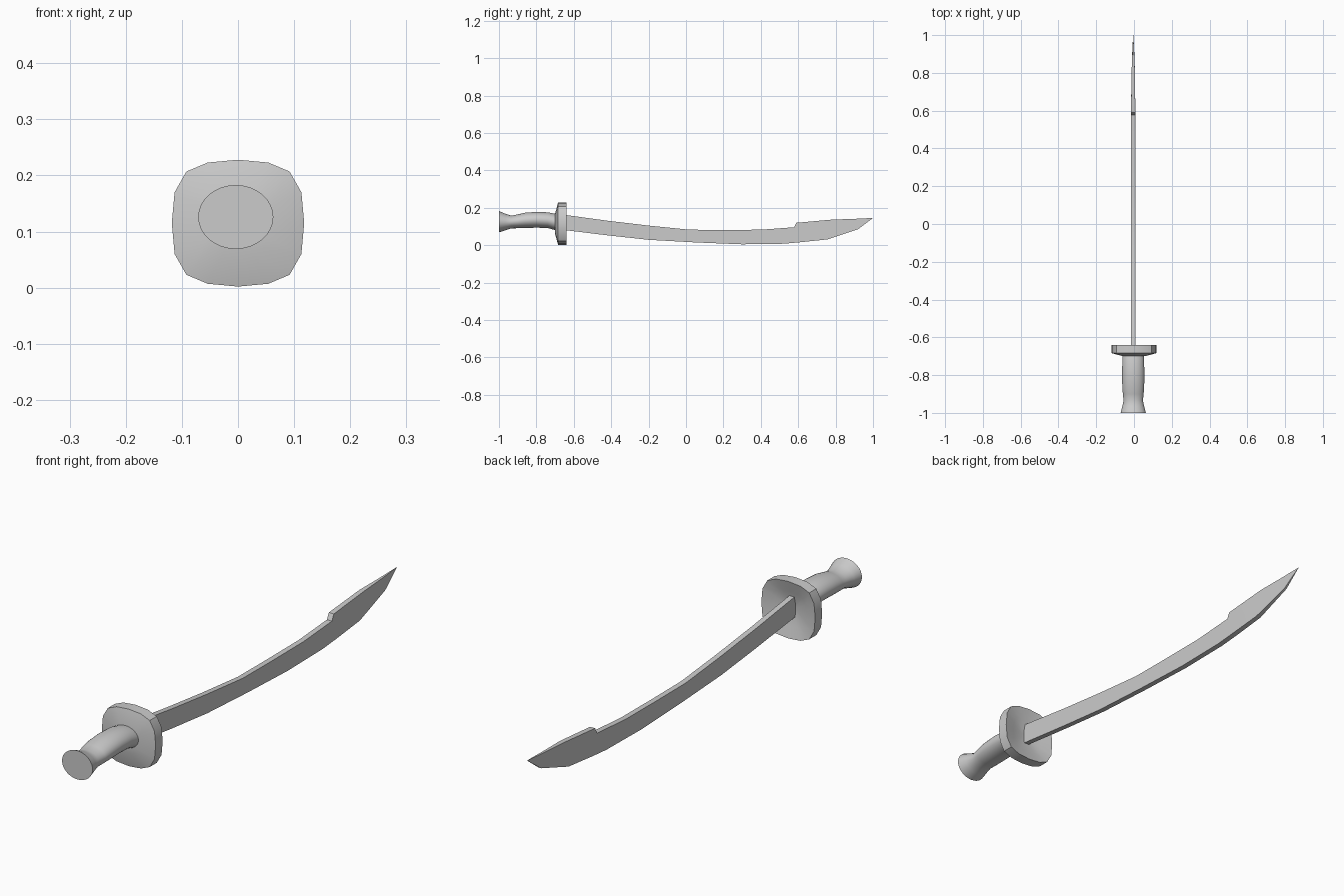
import bpy
from math import pi, cos, sin, radians

if "Cube" in bpy.data.objects:
    bpy.data.objects.remove(bpy.data.objects["Cube"])

CX = -0.004  # slight sideways offset of grip and blade


def make_object(name, verts, faces, smooth_angle=None):
    mesh = bpy.data.meshes.new(name)
    mesh.from_pydata(verts, [], faces)
    mesh.update()
    obj = bpy.data.objects.new(name, mesh)
    bpy.context.collection.objects.link(obj)
    bpy.ops.object.select_all(action='DESELECT')
    obj.select_set(True)
    bpy.context.view_layer.objects.active = obj
    bpy.ops.object.mode_set(mode='EDIT')
    bpy.ops.mesh.select_all(action='SELECT')
    bpy.ops.mesh.normals_make_consistent(inside=False)
    bpy.ops.object.mode_set(mode='OBJECT')
    if smooth_angle:
        bpy.ops.object.shade_smooth_by_angle(angle=radians(smooth_angle))
    return obj


def loft(name, rings, smooth_angle):
    """Skin closed rings of equal length and cap both ends."""
    n = len(rings[0])
    verts = [v for ring in rings for v in ring]
    faces = [(r * n + i, r * n + (i + 1) % n, (r + 1) * n + (i + 1) % n, (r + 1) * n + i)
             for r in range(len(rings) - 1) for i in range(n)]
    faces += [tuple(range(n)), tuple(range(len(verts) - n, len(verts)))]
    return make_object(name, verts, faces, smooth_angle)


def ellipse(y, cz, rx, rz, n=32):
    return [(CX + rx * cos(2 * pi * i / n), y, cz + rz * sin(2 * pi * i / n)) for i in range(n)]


# Grip: waisted elliptical handle with a flared pommel (y, centre z, x radius, z radius)
grip = [(-1.0, 0.126, 0.067, 0.057), (-0.965, 0.124, 0.058, 0.044),
        (-0.935, 0.124, 0.051, 0.034), (-0.90, 0.128, 0.055, 0.037),
        (-0.86, 0.133, 0.058, 0.041), (-0.80, 0.136, 0.059, 0.042),
        (-0.74, 0.134, 0.058, 0.042), (-0.71, 0.127, 0.058, 0.043),
        (-0.68, 0.120, 0.058, 0.044)]
loft("grip", [ellipse(*g) for g in grip], 40)

# Guard: rounded-square sixteen-sided plate, tapered behind and dished in front
quarter = [(0.118, 0.0), (0.113, 0.055), (0.092, 0.092), (0.054, 0.108)]
top = [(0.0, 0.113)] + [(-x, z) for x, z in quarter[:0:-1]]
half = quarter + top
outline = half + [(-x, -z) for x, z in half]
guard = [(-0.70, 0.48), (-0.684, 1.0), (-0.64, 1.0), (-0.652, 0.6), (-0.665, 0.15)]
loft("guard", [[(x * s, y, 0.115 + z * s) for x, z in outline] for y, s in guard], 35)

# Blade: curved flat bar with a stepped wide end (y upper, z upper, y lower, z lower, half thickness)
blade = [(-0.69, 0.168, -0.69, 0.086, 0.011), (-0.42, 0.131, -0.42, 0.053, 0.011),
         (-0.20, 0.105, -0.20, 0.029, 0.011), (0.02, 0.083, 0.05, 0.015, 0.011),
         (0.20, 0.082, 0.30, 0.005, 0.011), (0.40, 0.083, 0.52, 0.008, 0.011),
         (0.578, 0.096, 0.60, 0.015, 0.011), (0.59, 0.120, 0.61, 0.016, 0.011),
         (0.78, 0.137, 0.755, 0.031, 0.010), (0.90, 0.141, 0.92, 0.086, 0.005),
         (1.0, 0.146, 0.999, 0.145, 0.0005)]
loft("blade", [[(CX - t, yu, zu), (CX + t, yu, zu), (CX + t, yl, zl), (CX - t, yl, zl)]
               for yu, zu, yl, zl, t in blade], 30)
